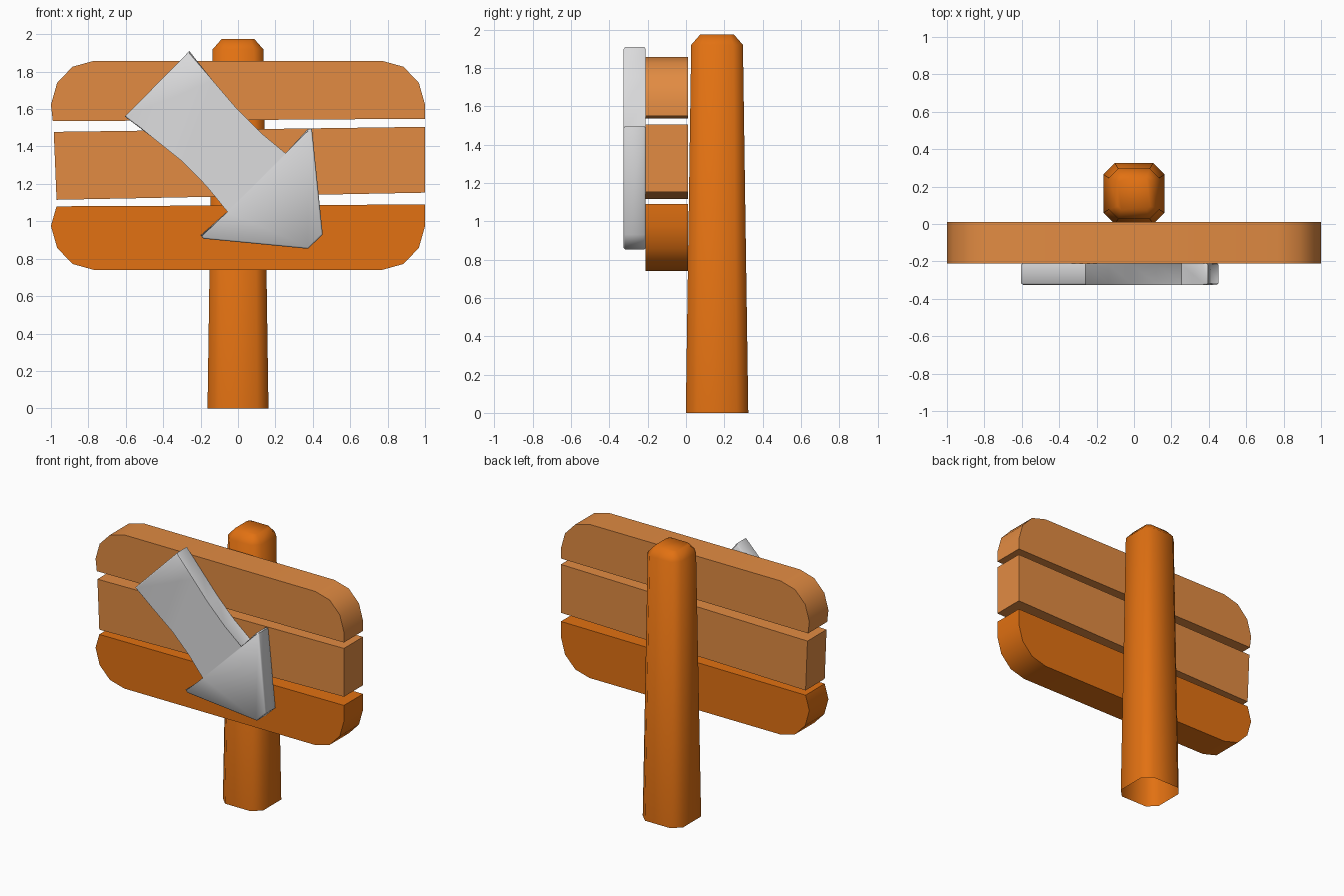
import bpy, bmesh, math

if "Cube" in bpy.data.objects:
    bpy.data.objects.remove(bpy.data.objects["Cube"])


def material(name, color):
    m = bpy.data.materials.new(name)
    m.diffuse_color = (*color, 1)
    m.use_nodes = True
    m.node_tree.nodes["Principled BSDF"].inputs["Base Color"].default_value = m.diffuse_color
    return m


wood = material("orange wood", (0.76, 0.165, 0.006))
pale_wood = material("pale wood", (0.76, 0.26, 0.055))
metal = material("light grey", (0.72, 0.72, 0.73))


def finish(name, bm, mat, angle):
    bmesh.ops.recalc_face_normals(bm, faces=bm.faces)
    me = bpy.data.meshes.new(name)
    bm.to_mesh(me)
    bm.free()
    me.materials.append(mat)
    ob = bpy.data.objects.new(name, me)
    bpy.context.collection.objects.link(ob)
    bpy.ops.object.select_all(action='DESELECT')
    ob.select_set(True)
    bpy.context.view_layer.objects.active = ob
    bpy.ops.object.shade_smooth_by_angle(angle=math.radians(angle))
    return ob


def slab(name, outline, y0, y1, mat, bevel=0, angle=35):
    """Extrude a front-view outline from y0 back to y1."""
    bm = bmesh.new()
    rings = [[bm.verts.new((x, y, z)) for x, z in outline] for y in (y0, y1)]
    caps = [bm.faces.new(r) for r in rings]
    n = len(outline)
    for i in range(n):
        j = (i + 1) % n
        bm.faces.new((rings[0][i], rings[0][j], rings[1][j], rings[1][i]))
    if bevel:
        edges = list({e for f in caps for e in f.edges})
        bmesh.ops.bevel(bm, geom=edges, offset=bevel, segments=1, affect='EDGES')
    return finish(name, bm, mat, angle)


# Planks: rounded outer corners, slightly crooked gaps
corner = [(1.0, 0.235), (0.967, 0.118), (0.885, 0.032), (0.77, 0)]  # x, inset
left = [(-x, d) for x, d in reversed(corner)]
slab("top_plank", [(-0.99, 1.535), (1.0, 1.548)]
     + [(x, 1.858 - d) for x, d in corner + left], -0.21, 0.01, pale_wood)
slab("middle_plank", [(-0.97, 1.115), (1.0, 1.153), (1.0, 1.505), (-0.985, 1.478)],
     -0.21, 0.01, pale_wood)
slab("bottom_plank", [(-0.97, 1.08), (1.0, 1.09)]
     + [(x, 0.74 + d) for x, d in corner + left], -0.21, 0.01, wood)

# Arrow plate
arrow = [(-0.26, 1.91), (-0.605, 1.56), (-0.46, 1.45), (-0.30, 1.322), (-0.17, 1.19),
         (-0.045, 1.05), (-0.2, 0.925), (-0.185, 0.907), (0.375, 0.853), (0.453, 0.93),
         (0.395, 1.497), (0.37, 1.49), (0.255, 1.352), (0.12, 1.475), (-0.015, 1.612),
         (-0.135, 1.752)]
slab("arrow", arrow, -0.325, -0.21, metal, bevel=0.008, angle=50)

# Post: tapered, chamfered corners, bevelled top, open underneath
bm = bmesh.new()
rings = []
for h, c, z in ((0.163, 0.06, 0), (0.135, 0.05, 1.92), (0.087, 0.02, 1.975)):
    k = h - c
    pts = [(k, -h), (h, -k), (h, k), (k, h), (-k, h), (-h, k), (-h, -k), (-k, -h)]
    rings.append([bm.verts.new((x, y + 0.162, z)) for x, y in pts])
for a, b in zip(rings, rings[1:]):
    for i in range(8):
        j = (i + 1) % 8
        bm.faces.new((a[i], a[j], b[j], b[i]))
bm.faces.new(rings[-1])
finish("post", bm, wood, 55)
